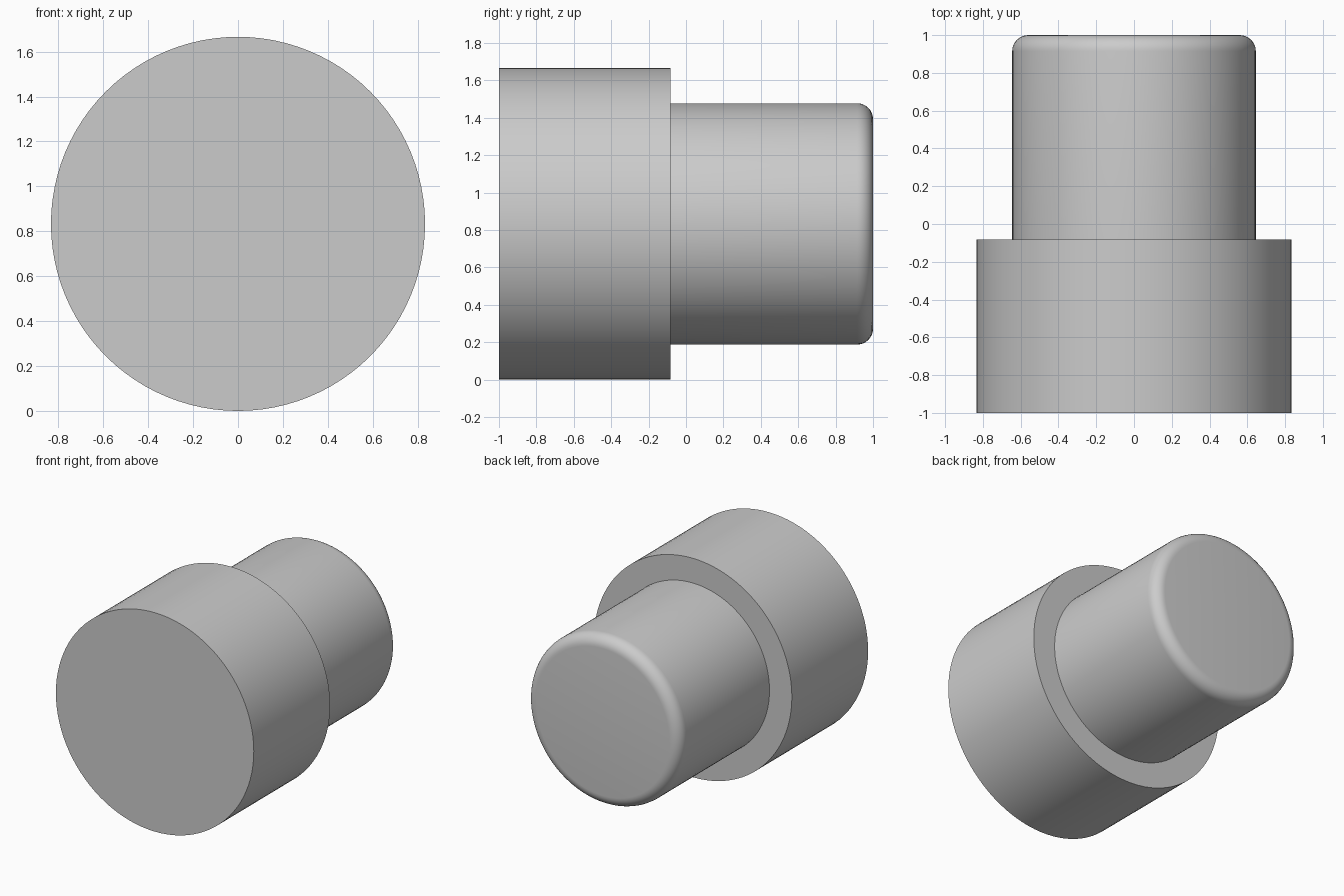
import bpy
import math

cube = bpy.data.objects.get("Cube")
if cube:
    bpy.data.objects.remove(cube, do_unlink=True)

AXIS_Z = 0.833    # height of the shared axis
STEP_Y = -0.083   # shoulder between head and shaft
SIDES = 96

grey = bpy.data.materials.new("plain grey")
grey.use_nodes = True
colour = (0.6, 0.6, 0.6, 1.0)
grey.diffuse_color = colour
grey.node_tree.nodes["Principled BSDF"].inputs["Base Color"].default_value = colour


def cylinder(name, radius, front, back):
    """Closed cylinder lying along y from front to back."""
    bpy.ops.mesh.primitive_cylinder_add(
        vertices=SIDES, radius=radius, depth=back - front,
        location=(0, (front + back) / 2, AXIS_Z),
        rotation=(math.pi / 2, 0, 0))
    obj = bpy.context.object
    obj.name = name
    bpy.ops.object.transform_apply(location=True, rotation=True, scale=True)
    obj.data.materials.append(grey)
    return obj


# Wide head with sharp rims
head = cylinder("head", AXIS_Z, -1, STEP_Y)
bpy.ops.object.shade_smooth_by_angle(angle=math.radians(30))

# Narrower shaft, seated slightly inside the head
shaft = cylinder("shaft", 0.645, STEP_Y - 0.02, 1)

# Rounded rim on the free end of the shaft only
weights = shaft.data.attributes.new("bevel_weight_edge", 'FLOAT', 'EDGE')
for edge in shaft.data.edges:
    if all(shaft.data.vertices[i].co.y > 0.9 for i in edge.vertices):
        weights.data[edge.index].value = 1.0
bevel = shaft.modifiers.new("rounded rim", 'BEVEL')
bevel.limit_method = 'WEIGHT'
bevel.width = 0.085
bevel.segments = 8
bpy.ops.object.modifier_apply(modifier=bevel.name)
bpy.ops.object.shade_smooth_by_angle(angle=math.radians(30))
